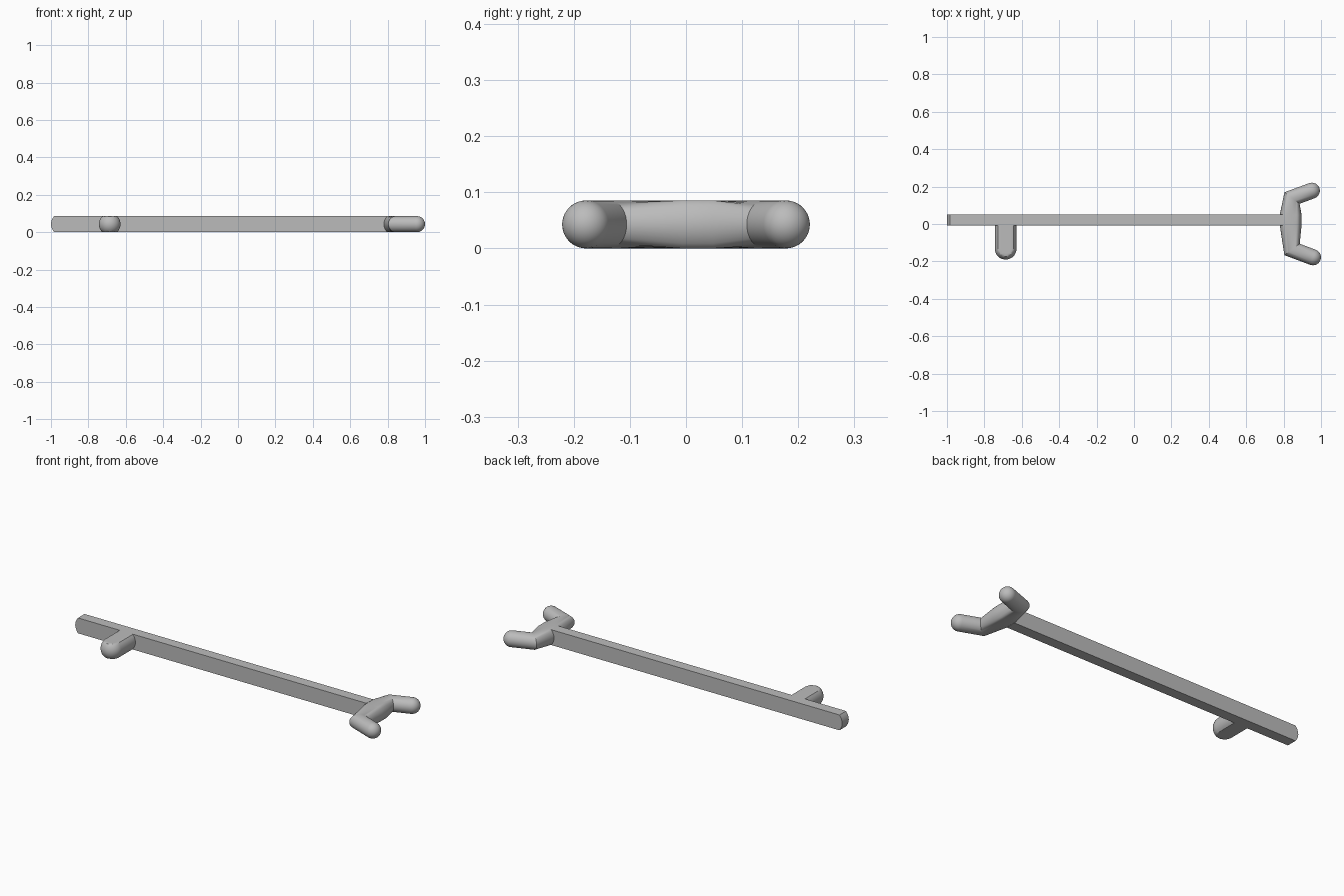
import bpy, bmesh, math
from mathutils import Vector

if "Cube" in bpy.data.objects:
    bpy.data.objects.remove(bpy.data.objects["Cube"], do_unlink=True)

HALF = 0.0428          # half of the overall thickness
SIDES = 40

grey = bpy.data.materials.new("plain grey")
grey.use_nodes = True
COLOUR = (0.5, 0.5, 0.5, 1)
grey.diffuse_color = COLOUR
grey.node_tree.nodes["Principled BSDF"].inputs["Base Color"].default_value = COLOUR


def finish(name, bm):
    """Clean the mesh, turn it into an object and shade it."""
    bmesh.ops.remove_doubles(bm, verts=bm.verts, dist=0.0002)
    bmesh.ops.recalc_face_normals(bm, faces=bm.faces)
    mesh = bpy.data.meshes.new(name)
    bm.to_mesh(mesh)
    bm.free()
    mesh.materials.append(grey)
    obj = bpy.data.objects.new(name, mesh)
    bpy.context.collection.objects.link(obj)
    bpy.ops.object.select_all(action="DESELECT")
    obj.select_set(True)
    bpy.context.view_layer.objects.active = obj
    bpy.ops.object.shade_smooth_by_angle(angle=math.radians(25))


def dome(centre, direction, radius, steps=8):
    """Stations (centre, direction, width, height) of a half-round tip."""
    for i in range(1, steps + 1):
        a = math.pi / 2 * i / steps
        r = radius * math.cos(a)
        yield centre + direction * radius * math.sin(a), direction, r, r


def rod(name, path, round_start):
    """Sweep a round section, cut flat above and below, along (x, y, radius)."""
    pts = [Vector((x, y, HALF)) for x, y, r in path]
    radii = [r for x, y, r in path]
    dirs = [(b - a).normalized() for a, b in zip(pts, pts[1:])]
    stations = []
    if round_start:
        back = list(dome(pts[0], -dirs[0], radii[0]))
        stations += [(c, -d, w, h) for c, d, w, h in reversed(back)]
    for i, (p, r) in enumerate(zip(pts, radii)):
        before, after = dirs[max(i - 1, 0)], dirs[min(i, len(dirs) - 1)]
        mitre = (before + after).normalized()
        stations.append((p, mitre, r / mitre.dot(after), r))
    stations += dome(pts[-1], dirs[-1], radii[-1])

    bm = bmesh.new()
    rings = []
    for c, d, w, h in stations:
        side = Vector((-d.y, d.x, 0))
        ring = []
        for k in range(SIDES):
            a = math.tau * k / SIDES
            z = max(-HALF, min(HALF, h * math.sin(a)))
            ring.append(bm.verts.new(c + side * w * math.cos(a) + Vector((0, 0, z))))
        rings.append(ring)
    for lower, upper in zip(rings, rings[1:]):
        for k in range(SIDES):
            n = (k + 1) % SIDES
            bm.faces.new((lower[k], lower[n], upper[n], upper[k]))
    if not round_start:
        bm.faces.new(rings[0])
    finish(name, bm)


# Long bar with a curved end
bm = bmesh.new()
profile = [(0.80, 0), (0.80, 2 * HALF)]
for i in range(13):
    t = 1 - i / 6
    profile.append((-1 + 0.017 * t * t, HALF + HALF * t))
face = bm.faces.new([bm.verts.new((x, -0.008, z)) for x, z in profile])
side = bmesh.ops.extrude_face_region(bm, geom=[face])["geom"]
bmesh.ops.translate(bm, vec=(0, 0.058, 0),
                    verts=[v for v in side if isinstance(v, bmesh.types.BMVert)])
finish("long_bar", bm)

# Side grip with a rounded tip
rod("side_grip", [(-0.686, -0.008, 0.058), (-0.686, -0.132, 0.058)], False)

# Forked end: prong, thick middle, prong
rod("forked_end", [
    (0.951, 0.178, HALF), (0.845, 0.139, HALF),
    (0.838, 0.05, 0.058), (0.838, -0.008, 0.058),
    (0.845, -0.136, HALF), (0.957, -0.178, HALF),
], True)
